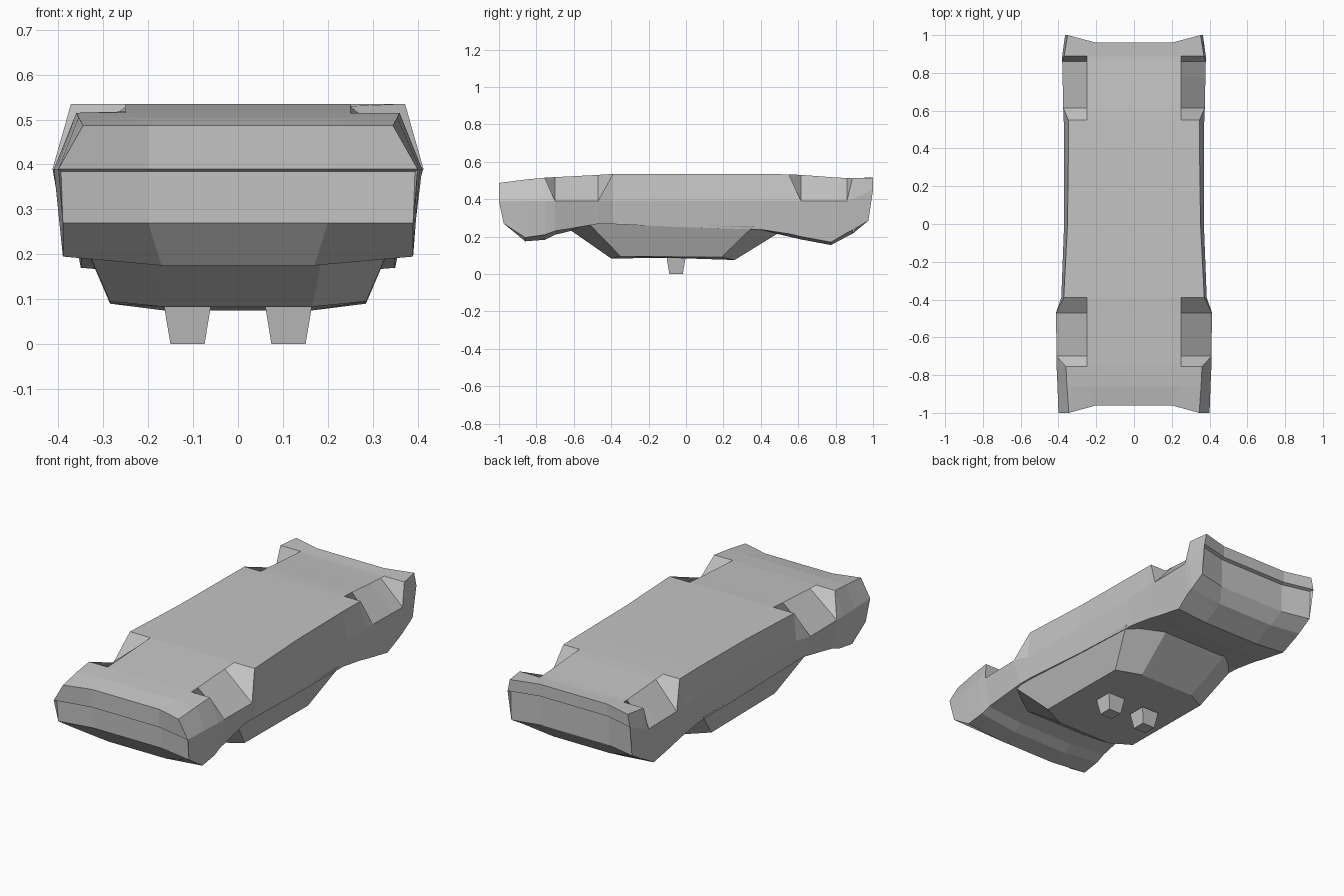
import bpy, bmesh

if "Cube" in bpy.data.objects:
    bpy.data.objects.remove(bpy.data.objects["Cube"], do_unlink=True)

grey = bpy.data.materials.new("plain grey")
grey.use_nodes = True
colour = (0.55, 0.55, 0.55, 1)
grey.diffuse_color = colour
grey.node_tree.nodes["Principled BSDF"].inputs["Base Color"].default_value = colour


def finish(bm, name):
    """Weld, orient and link a flat shaded part."""
    bmesh.ops.remove_doubles(bm, verts=bm.verts[:], dist=0.0005)
    bmesh.ops.recalc_face_normals(bm, faces=bm.faces[:])
    mesh = bpy.data.meshes.new(name)
    bm.to_mesh(mesh)
    bm.free()
    mesh.materials.append(grey)
    obj = bpy.data.objects.new(name, mesh)
    bpy.context.collection.objects.link(obj)
    return obj


def bridge(bm, a, b, closed=True):
    """Join two rows of vertices with quads."""
    for i in range(len(a) if closed else len(a) - 1):
        j = (i + 1) % len(a)
        bm.faces.new((a[i], a[j], b[j], b[i]))


def frustum(name, lower, upper):
    bm = bmesh.new()
    rings = [[bm.verts.new(p) for p in ring] for ring in (lower, upper)]
    bridge(bm, *rings)
    for ring in rings:
        bm.faces.new(ring)
    return finish(bm, name)


# Body stations: y, top z, top edge x, waist x, waist z, low x, low z, keel z
# Where the top edge meets the waist, the station lies inside a wheel well.
STATIONS = [
    (-1.0, .487, .345, .40, .39, .39, .27, .27),
    (-.86, .505, .355, .405, .39, .39, .195, .175),
    (-.755, .515, .36, .41, .39, .388, .21, .183),
    (-.70, .518, .41, .41, .39, .385, .23, .21),
    (-.47, .53, .413, .413, .39, .37, .268, .265),
    (-.39, .535, .372, .385, .39, .37, .267, .265),
    (0, .535, .352, .37, .39, .358, .25, .25),
    (.4, .535, .347, .37, .39, .35, .238, .235),
    (.55, .533, .347, .372, .39, .35, .215, .2),
    (.615, .53, .375, .375, .39, .35, .2, .185),
    (.775, .518, .378, .378, .39, .35, .17, .155),
    (.86, .513, .38, .38, .39, .36, .22, .2),
    (.89, .512, .37, .38, .4, .36, .235, .215),
    (1.0, .515, .352, .365, .45, .36, .285, .285),
]

bm = bmesh.new()
rings = []
for y, top, edge, waist, waist_z, low, low_z, keel_z in STATIONS:
    end = abs(y) == 1
    inward = -y if end else 0
    edge_z = waist_z if edge == waist else top
    half = [
        (.2 if end else .25, y + inward * .04, top),
        (edge, y, edge_z),
        (waist, y, waist_z),
        (low, y + inward * .025, low_z),
        (.2 if end else .17, y + inward * .06, keel_z),
    ]
    points = half + [(-x, py, z) for x, py, z in reversed(half)]
    rings.append([bm.verts.new(p) for p in points])
for a, b in zip(rings, rings[1:]):
    bridge(bm, a, b)

# Curved bumper faces with a narrow lip under the waist line
for ring, station in ((rings[0], STATIONS[0]), (rings[-1], STATIONS[-1])):
    y, waist, z = station[0], station[3], station[4]
    upper = [bm.verts.new((x, y * .96, z)) for x in (.2, -.2)]
    lip = [bm.verts.new((x, y * d, z - .006)) for x, d in
           ((waist - .006, .982), (.2, .942), (-.2, .942), (.006 - waist, .982))]
    rows = [
        [ring[1], ring[0], ring[9], ring[8]],
        [ring[2], upper[0], upper[1], ring[7]],
        lip,
        [ring[3], ring[4], ring[5], ring[6]],
    ]
    for a, b in zip(rows, rows[1:]):
        bridge(bm, a, b, closed=False)
    for corner in (0, 3):
        bm.faces.new((rows[1][corner], lip[corner], rows[3][corner]))
finish(bm, "car_body")


# Cabin hanging below the body
def octagon(half):
    return half + [(-x, y, z) for x, y, z in reversed(half)]


roof = octagon([(.165, -.4, .083), (.285, -.35, .095), (.285, .19, .09), (.165, .26, .075)])
base = octagon([(.2, -.64, .25), (.362, -.52, .27), (.355, .36, .255), (.2, .52, .235)])
frustum("cabin", roof, base)


# Two small tapered posts under the roof
def rectangle(x, y, rx, ry, z):
    return [(x + sx * rx, y + sy * ry, z) for sx, sy in ((-1, -1), (1, -1), (1, 1), (-1, 1))]


for side, sign in (("left", 1), ("right", -1)):
    frustum(side + "_post",
            rectangle(sign * .1125, -.053, .038, .036, 0),
            rectangle(sign * .1125, -.053, .052, .05, .085))
